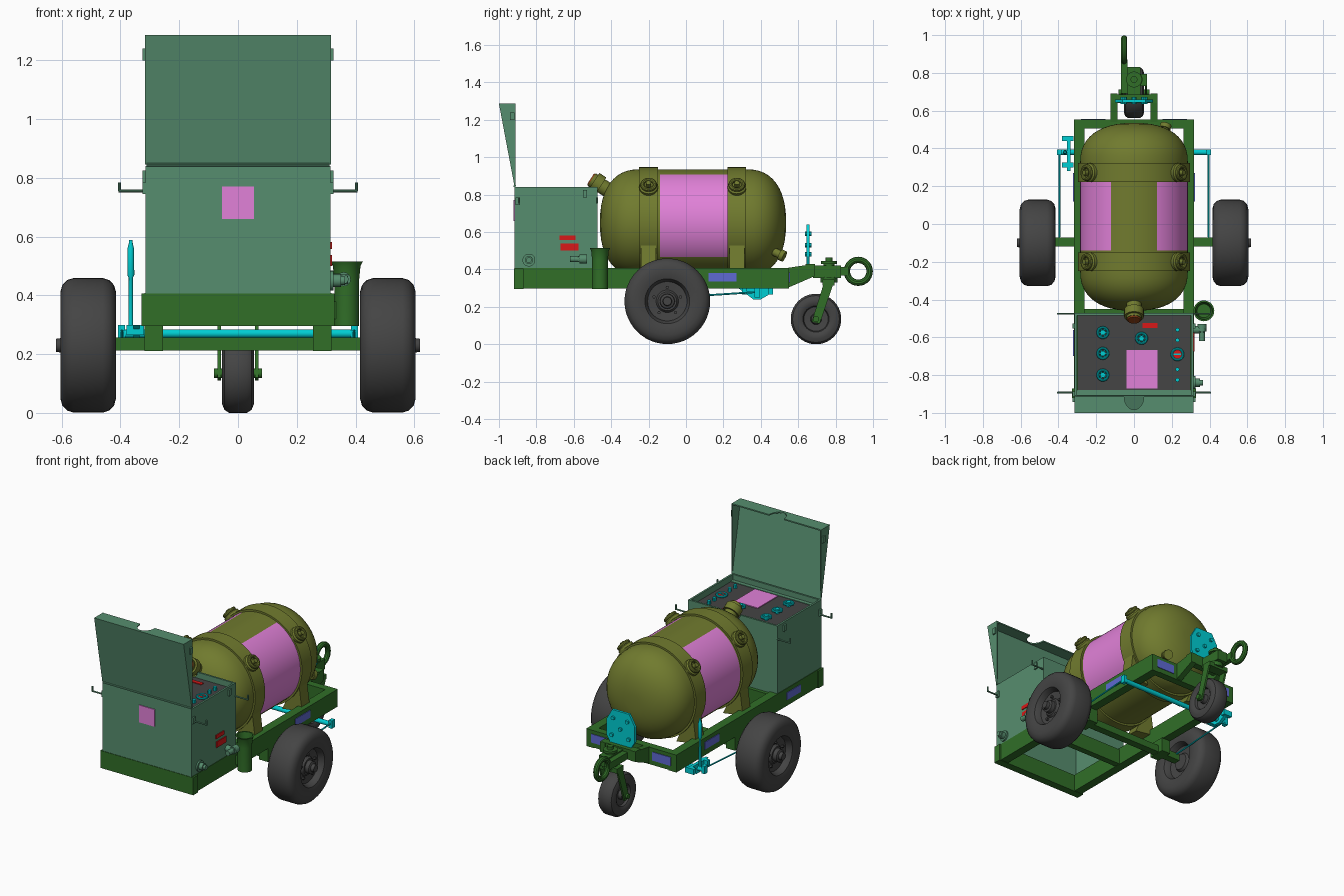
import bpy, bmesh
from math import sin, cos, pi, radians, atan2
from mathutils import Vector

cube = bpy.data.objects.get("Cube")
if cube:
    bpy.data.objects.remove(cube, do_unlink=True)


def material(name, *rgb):
    colour = [(c / 255) ** 2.2 for c in rgb] + [1]
    m = bpy.data.materials.new(name)
    m.use_nodes = True
    m.diffuse_color = colour
    shader = m.node_tree.nodes["Principled BSDF"]
    shader.inputs["Base Color"].default_value = colour
    shader.inputs["Roughness"].default_value = 0.7
    return m


GREEN = material("frame green", 52, 110, 44)
TEAL = material("cabinet green", 87, 140, 110)
OLIVE = material("tank olive", 112, 122, 50)
PINK = material("panel pink", 224, 128, 215)
GREY = material("rubber grey", 70, 70, 70)
CYAN = material("fitting cyan", 0, 205, 210)
RED = material("label red", 215, 30, 30)
BLUE = material("plate blue", 95, 105, 210)
RUST = material("cap rust", 150, 70, 30)


def build(name, verts, faces, mat, smooth=False):
    bm = bmesh.new()
    vs = [bm.verts.new(v) for v in verts]
    for f in faces:
        bm.faces.new([vs[i] for i in f])
    bmesh.ops.recalc_face_normals(bm, faces=bm.faces)
    me = bpy.data.meshes.new(name)
    bm.to_mesh(me)
    bm.free()
    me.materials.append(mat)
    if smooth:
        me.shade_smooth()
        me.set_sharp_from_angle(angle=radians(35))
    ob = bpy.data.objects.new(name, me)
    bpy.context.scene.collection.objects.link(ob)
    return ob


def prism(name, outline, axis, lo, hi, mat):
    """Extrude a 2D outline along axis 0, 1 or 2."""
    n = len(outline)
    verts = []
    for d in (lo, hi):
        for p in outline:
            v = list(p)
            v.insert(axis, d)
            verts.append(v)
    faces = [range(n), range(n, 2 * n)]
    faces += [(i, (i + 1) % n, n + (i + 1) % n, n + i) for i in range(n)]
    return build(name, verts, faces, mat)


def box(name, x0, x1, y0, y1, z0, z1, mat):
    return prism(name, [(x0, y0), (x1, y0), (x1, y1), (x0, y1)], 2, z0, z1, mat)


def lathe(name, profile, centre, axis, mat, seg=24, loop=False):
    """Spin (distance, radius) pairs about an axis."""
    rot = Vector(axis).to_track_quat('Z', 'Y')
    verts = [Vector(centre) + rot @ Vector((r * cos(2 * pi * k / seg), r * sin(2 * pi * k / seg), t))
             for t, r in profile for k in range(seg)]
    n = len(profile)
    faces = []
    for i in range(n if loop else n - 1):
        a, b = i * seg, (i + 1) % n * seg
        faces += [(a + k, a + (k + 1) % seg, b + (k + 1) % seg, b + k) for k in range(seg)]
    if not loop:
        faces += [range(seg), range((n - 1) * seg, n * seg)]
    return build(name, verts, faces, mat, True)


def ring(name, centre, axis, big, small, mat):
    section = [(small * sin(a * pi / 5), big + small * cos(a * pi / 5)) for a in range(10)]
    return lathe(name, section, centre, axis, mat, 28, True)


def rod(name, start, end, r, mat, seg=14):
    d = Vector(end) - Vector(start)
    return lathe(name, [(0, r), (d.length, r)], start, d, mat, seg)


def notched(half, far, edge, depth):
    """Rectangle outline with a round notch in the middle of one edge."""
    arc = [(.052 * cos(a * pi / 12), edge - depth * sin(a * pi / 12)) for a in range(13)]
    return [(-half, far), (half, far), (half, edge)] + arc + [(-half, edge)]


# Tank: superellipse domes with painted side panels
TZ, TR = .65, .285
dome = [(.21 * sin(a) ** .85, TR * cos(a) ** .85) for a in [i * pi / 24 for i in range(12)]]
profile = [(-.25 - t, r) for t, r in reversed(dome)] + [(-.14, TR), (.225, TR)] + [(.325 + t, r) for t, r in dome]
tank = lathe("tank", profile, (0, 0, TZ), (0, 1, 0), OLIVE, 72)
tank.data.materials.append(PINK)
for p in tank.data.polygons:
    angle = atan2(p.center.z - TZ, abs(p.center.x))
    if -.14 < p.center.y < .225 and radians(-40) < angle < radians(65):
        p.material_index = 1

# Straps, lifting lugs and saddle feet
for label, y in (("front", -.2), ("rear", .272)):
    lathe(label + "_strap", [(-.05, .284), (-.05, .297), (.05, .297), (.05, .284)], (0, y, TZ), (0, 1, 0), OLIVE, 48)
    for s, side in ((1, "left"), (-1, "right")):
        out = Vector((s * .78, 0, .63))
        base = Vector((0, y, TZ))
        lathe(f"{label}_{side}_lug_pad", [(.27, .05), (.308, .05), (.315, .04)], base, out, OLIVE)
        ring(f"{label}_{side}_lug_ring", base + out * .322, out, .034, .011, OLIVE)
        rod(f"{label}_{side}_lug_pin", base + out * .31, base + out * .34, .014, OLIVE)
        foot = [(s * x, z) for x, z in ((.15, .36), (.29, .38), (.27, .53), (.2, .47))]
        prism(f"{label}_{side}_foot", foot, 1, y - .04, y + .04, OLIVE)

# Filler neck and drain
lathe("filler_neck", [(0, .04), (.07, .04), (.07, .052), (.115, .052), (.115, .04), (.13, .04)],
      (0, -.395, .81), (0, -.84, .54), OLIVE)
lathe("filler_cap", [(.13, .037), (.137, .033)], (0, -.395, .81), (0, -.84, .54), RUST)
lathe("drain_neck", [(0, .022), (.05, .022), (.05, .03), (.075, .03)], (.15, .46, .5), (.25, .85, -.4), OLIVE)

# Chassis
box("front_beam", -.328, .328, -.92, -.87, .295, .406, GREEN)
box("middle_beam", -.27, .27, -.49, -.45, .30, .40, GREEN)
box("rear_beam", -.315, .315, .505, .552, .30, .408, GREEN)
box("axle_beam", -.42, .42, -.12, -.072, .213, .257, GREEN)
for s, side in ((1, "left"), (-1, "right")):
    box(side + "_rail", *sorted((s * .262, s * .318)), -.915, .552, .297, .408, GREEN)
    box(side + "_axle_bracket", *sorted((s * .255, s * .318)), -.15, -.04, .21, .30, GREEN)
    arm = [(.54, .30), (.69, .365), (.69, .43), (.54, .408)]
    prism(side + "_drawbar_arm", arm, 0, *sorted((s * .088, s * .125)), GREEN)
    box(side + "_rail_plate", *sorted((s * .317, s * .322)), .12, .27, .335, .382, BLUE)
    box(side + "_rear_plate", *sorted((s * .15, s * .28)), .55, .556, .33, .385, BLUE)
box("right_front_plate", -.322, -.317, -.7, -.56, .335, .382, BLUE)
box("drawbar_beam", -.125, .125, .64, .686, .365, .43, GREEN)
box("drawbar_nose", -.035, .035, .68, .83, .355, .42, GREEN)

# Towing eye
box("tow_bar", -.07, -.035, .69, .87, .368, .412, GREEN)
ring("tow_eye", (-.052, .921, .39), (1, 0, 0), .061, .017, GREEN)

# Main wheels with dished rims and bolts
half_tyre = [(.05, .229), (.072, .222), (.088, .205), (.095, .18), (.095, .145), (.088, .12), (.075, .112),
             (.05, .105), (.045, .06), (.06, .05)]
tyre = [(-t, r) for t, r in reversed(half_tyre)] + half_tyre
for s, side in ((1, "left"), (-1, "right")):
    hub = (s * .51, -.1, .23)
    lathe(side + "_wheel", tyre, hub, (s, 0, 0), GREY, 48)
    lathe(side + "_hub", [(.04, .042), (.085, .038), (.09, .025), (.11, .022)], hub, (s, 0, 0), GREY)
    for k in range(5):
        a = k * 2 * pi / 5 + pi / 2
        y, z = hub[1] + .075 * cos(a), hub[2] + .075 * sin(a)
        rod(f"{side}_bolt_{k}", (s * .55, y, z), (s * .57, y, z), .009, GREY, 6)

# Caster wheel and fork
small = [(.03, .135), (.046, .125), (.054, .105), (.054, .085), (.045, .07), (.03, .065), (.026, .03), (.05, .025)]
lathe("caster_wheel", [(-t, r) for t, r in reversed(small)] + small, (0, .695, .135), (1, 0, 0), GREY, 40)
rod("caster_axle", (-.082, .695, .135), (.082, .695, .135), .016, GREEN)
for s, side in ((1, "left"), (-1, "right")):
    blade = [(.672, .12), (.715, .11), (.79, .33), (.738, .33)]
    prism(side + "_fork", blade, 0, *sorted((s * .058, s * .07)), GREEN)
box("fork_crown", -.07, .07, .73, .795, .315, .345, GREEN)
lathe("swivel_post", [(.33, .045), (.36, .045), (.36, .03), (.43, .03), (.43, .042), (.445, .042), (.445, .018),
                      (.465, .018)], (0, .765, 0), (0, 0, 1), GREEN)

# Spare coupling plate on the drawbar
shape = [(-.075, .43), (.075, .43), (.1, .47), (.1, .57), (.06, .64), (-.06, .64), (-.1, .57), (-.1, .47)]
prism("coupling_plate", shape, 1, .644, .66, CYAN)
for x, z in ((-.06, .48), (.06, .48), (-.05, .59), (.05, .59), (0, .53)):
    rod("plate_bolt", (x, .635, z), (x, .672, z), .012, CYAN, 8)

# Parking brake
rod("brake_shaft", (-.4, .38, .27), (.4, .38, .27), .015, CYAN)
for s, side in ((1, "left"), (-1, "right")):
    rod(side + "_brake_rod", (s * .395, .39, .28), (s * .395, -.07, .25), .005, CYAN, 8)
    box(side + "_brake_crank", *sorted((s * .385, s * .408)), .365, .395, .25, .30, CYAN)
prism("brake_bracket", [(.28, .3), (.46, .3), (.46, .275), (.4, .24), (.36, .24)], 0, -.355, -.335, CYAN)
for y in (.3, .44):
    box("brake_clip", -.38, -.32, y, y + .025, .265, .3, CYAN)
lathe("brake_lever", [(.27, .008), (.46, .007), (.47, .012), (.56, .011), (.575, .007), (.588, .006)],
      (-.365, .38, 0), (0, 0, 1), CYAN, 12)

# Control cabinet, open at the top
prism("cabinet_front", [(-.315, .4), (.315, .4), (.315, .84), (-.315, .84)], 1, -.917, -.905, TEAL)
prism("cabinet_back", notched(.315, .4, .84, .045), 1, -.484, -.472, TEAL)
box("control_panel", -.3, .3, -.88, -.484, .795, .803, GREY)
box("panel_front_lip", -.305, .305, -.906, -.88, .795, .806, TEAL)
box("front_label", -.055, .055, -.922, -.916, .66, .77, PINK)
rod("hinge", (-.312, -.917, .845), (.312, -.917, .845), .006, TEAL, 8)
for s, side in ((1, "left"), (-1, "right")):
    box(side + "_cabinet_wall", *sorted((s * .303, s * .315)), -.917, -.472, .4, .84, TEAL)
    for end, y in (("front", -.893), ("back", -.475)):
        rod(f"{side}_{end}_handle", (s * .31, y, .755), (s * .406, y, .755), .005, TEAL, 8)
        rod(f"{side}_{end}_handle_tip", (s * .403, y, .755), (s * .403, y, .785), .005, TEAL, 8)
    for y, z in ((-.9, .765), (-.54, .805), (-.93, 1.22)):
        box(side + "_latch", *sorted((s * .31, s * .325)), y - .012, y + .012, z - .02, z + .02, TEAL)

# Raised lid: sloping sheet, tapered flanges, notched end
prism("lid_sheet", [(-.917, .845), (-.909, .845), (-.99, 1.286), (-1, 1.286)], 0, -.316, .316, TEAL)
prism("lid_end", notched(.316, -.997, -.913, .07), 2, 1.278, 1.286, TEAL)
for s, side in ((1, "left"), (-1, "right")):
    flange = [(-.915, .848), (-.911, .848), (-.911, 1.286), (-.998, 1.286)]
    prism(side + "_lid_flange", flange, 0, *sorted((s * .308, s * .316)), TEAL)

# Panel controls and labels
for k, (x, y) in enumerate(((-.165, -.575), (-.165, -.685), (-.165, -.8), (.04, -.605))):
    rod(f"valve_{k}_stem", (x, y, .8), (x, y, .832), .014, CYAN)
    ring(f"valve_{k}_wheel", (x, y, .822), (0, 0, 1), .027, .007, CYAN)
    for a in range(3):
        d = Vector((cos(a * pi / 3), sin(a * pi / 3), 0)) * .034
        c = Vector((x, y, .82))
        rod(f"valve_{k}_spoke", c - d, c + d, .005, CYAN, 8)
rod("dial_face", (.23, -.69, .8), (.23, -.69, .815), .026, RED, 24)
ring("dial_ring", (.23, -.69, .812), (0, 0, 1), .029, .007, CYAN)
box("dial_pointer", .21, .25, -.694, -.686, .812, .82, CYAN)
for y in (-.56, -.615, -.77, -.825):
    rod("switch", (.23, y, .8), (.23, y, .825), .011, CYAN, 8)
box("panel_label", -.04, .125, -.872, -.667, .8, .808, PINK)
box("warning_label", .045, .125, -.55, -.525, .8, .808, RED)
box("upper_side_label", .313, .32, -.675, -.592, .558, .582, RED)
box("lower_side_label", .313, .32, -.67, -.575, .5, .538, RED)

# Outlets and hose holder on the left side
lathe("front_outlet", [(0, .034), (.015, .034), (.015, .022), (.04, .022), (.04, .015), (.055, .015)],
      (.31, -.84, .45), (1, 0, 0), TEAL)
rod("elbow_pipe", (.31, -.56, .455), (.375, -.56, .455), .02, TEAL)
lathe("elbow_outlet", [(0, .024), (.04, .024), (.04, .016), (.09, .016)], (.36, -.53, .455), (0, -1, 0), TEAL)
lathe("hose_holder", [(.295, .042), (.45, .042), (.5, .047), (.515, .055), (.515, .046), (.44, .036)],
      (.37, -.46, 0), (0, 0, 1), GREEN, 32)
box("holder_bracket", .31, .36, -.48, -.44, .32, .38, GREEN)
